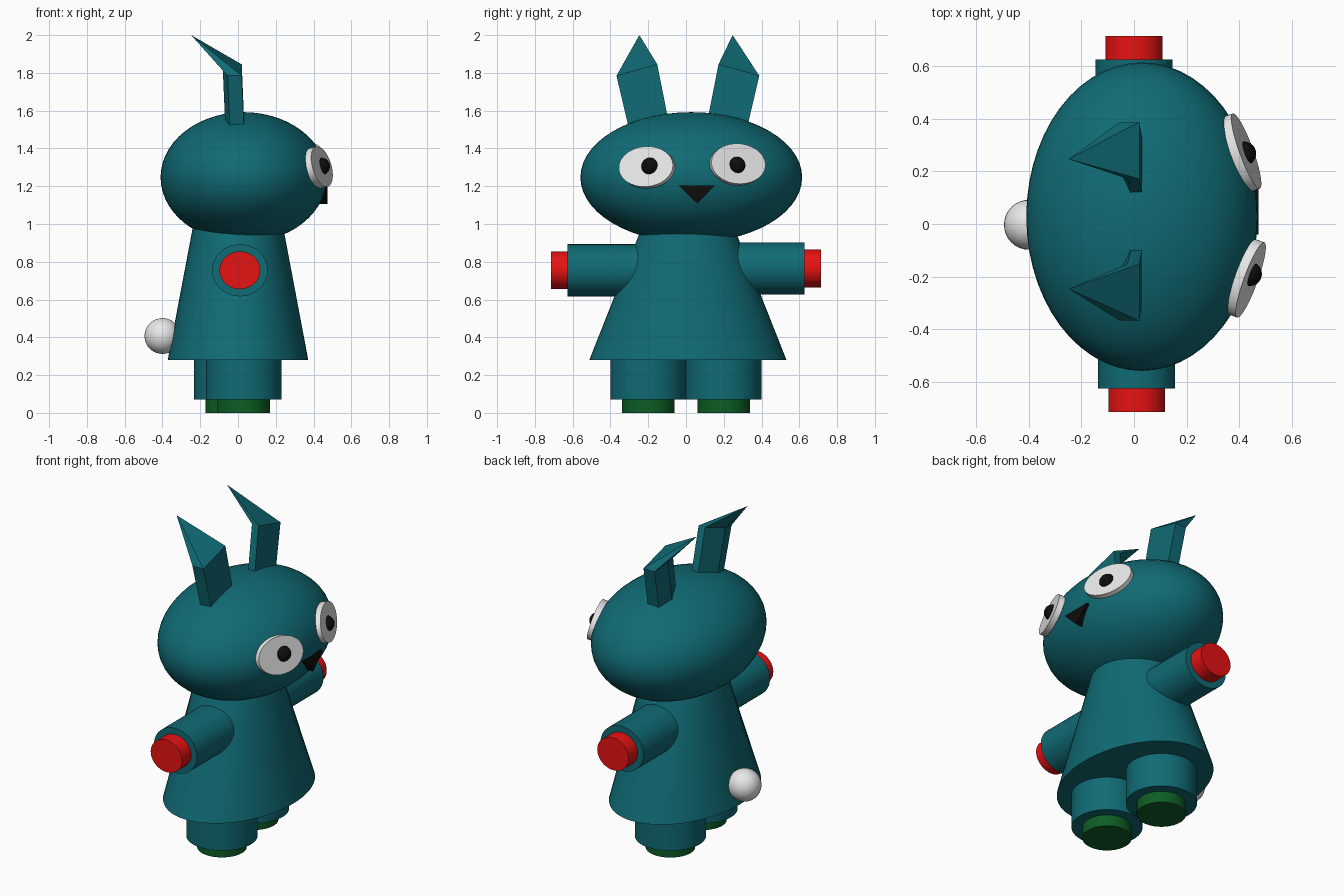
import bpy, bmesh, math
from mathutils import Vector

if "Cube" in bpy.data.objects:
    bpy.data.objects.remove(bpy.data.objects["Cube"])


def material(name, rgb):
    m = bpy.data.materials.new(name)
    m.diffuse_color = (*rgb, 1)
    m.use_nodes = True
    m.node_tree.nodes["Principled BSDF"].inputs["Base Color"].default_value = m.diffuse_color
    return m


TEAL = material("teal", (0.005, 0.145, 0.175))
RED = material("red", (0.8, 0.006, 0.006))
GREEN = material("dark green", (0.004, 0.11, 0.018))
WHITE = material("white", (0.8, 0.8, 0.8))
BLACK = material("black", (0.004, 0.004, 0.004))


def finish(name, mat, angle=40):
    o = bpy.context.object
    o.name = name
    o.data.materials.append(mat)
    bpy.ops.object.transform_apply(location=False, rotation=True, scale=True)
    bpy.ops.object.shade_smooth_by_angle(angle=math.radians(angle))
    return o


def ball(name, loc, scale, mat, seg=32):
    bpy.ops.mesh.primitive_uv_sphere_add(segments=seg, ring_count=seg // 2, location=loc)
    bpy.context.object.scale = scale
    return finish(name, mat)


def cylinder(name, start, end, r, mat, rx=None, up='Y'):
    a, b = Vector(start), Vector(end)
    bpy.ops.mesh.primitive_cylinder_add(vertices=48, location=(a + b) / 2)
    o = bpy.context.object
    o.scale = (rx or r, r, (b - a).length / 2)
    o.rotation_euler = (b - a).to_track_quat('Z', up).to_euler()
    return finish(name, mat)


def loft(name, rings, mat, tip=None, angle=40):
    """Closed skin through equal-length rings, ended by a cap or a point."""
    bm = bmesh.new()
    vs = [[bm.verts.new(p) for p in r] for r in rings]
    n = len(vs[0])
    bm.faces.new(vs[0])
    for a, b in zip(vs, vs[1:]):
        for i in range(n):
            bm.faces.new((a[i], a[(i + 1) % n], b[(i + 1) % n], b[i]))
    if tip:
        t = bm.verts.new(tip)
        for i in range(n):
            bm.faces.new((vs[-1][i], vs[-1][(i + 1) % n], t))
    else:
        bm.faces.new(vs[-1])
    bmesh.ops.recalc_face_normals(bm, faces=bm.faces)
    me = bpy.data.meshes.new(name)
    bm.to_mesh(me)
    bm.free()
    o = bpy.data.objects.new(name, me)
    bpy.context.collection.objects.link(o)
    bpy.ops.object.select_all(action='DESELECT')
    o.select_set(True)
    bpy.context.view_layer.objects.active = o
    return finish(name, mat, angle)


def ellipse(rx, ry, z, n=64):
    return [(rx * math.cos(2 * math.pi * i / n),
             0.01 + ry * math.sin(2 * math.pi * i / n), z) for i in range(n)]


# Head, flared body and tail
ball("head", (0.03, 0.028, 1.247), (0.44, 0.587, 0.345), TEAL, 56)
loft("body", [ellipse(0.372, 0.522, 0.28), ellipse(0.236, 0.237, 1.0)], TEAL)
ball("tail", (-0.40, -0.003, 0.407), (0.095,) * 3, WHITE)

# Arms, hands, legs and feet; the two sides sit slightly off from each other
for side, s, ax, az, lx in (("left", 1, 0.0, 0.765, -0.033), ("right", -1, 0.01, 0.755, 0.03)):
    cylinder(side + "_arm", (ax, s * 0.15, az), (ax, s * 0.627, az), 0.138, TEAL, 0.147)
    cylinder(side + "_hand", (ax, s * 0.6, az), (ax, s * 0.715, az), 0.1, RED, 0.108)
    cylinder(side + "_leg", (lx, s * 0.2, 0.07), (lx, s * 0.2, 0.32), 0.2, TEAL)
    cylinder(side + "_foot", (lx, s * 0.2, 0), (lx, s * 0.2, 0.09), 0.139, GREEN)

# Ears: thin upright strips with the points folded backwards
for side, s in (("left", 1), ("right", -1)):
    def ring(yo, zo, yi, zi, x):
        """Section from the outer edge (yo, zo) to the inner edge (yi, zi)."""
        pts = ((0.02, 0), (0.02, 1), (-0.025, 1), (-0.08, 0.45), (-0.055, 0))
        return [(x + px, 0.01 + s * (yo + (yi - yo) * t), zo + (zi - zo) * t) for px, t in pts]
    loft(side + "_ear",
         [ring(0.295, 1.43, 0.09, 1.48, 0.015), ring(0.378, 1.785, 0.162, 1.845, 0)],
         TEAL, tip=(-0.248, s * 0.247, 2.0), angle=25)

# Eyes: tilted oval discs with round pupils
for side, s, c, p in (("left", 1, (0.411, 0.272, 1.315), (0.419, 0.268, 1.31)),
                      ("right", -1, (0.428, -0.207, 1.30), (0.441, -0.19, 1.305))):
    c, n = Vector(c), Vector((0.91, s * 0.33, 0.24)).normalized()
    cylinder(side + "_eye", c - n * 0.018, c + n * 0.018, 0.11, WHITE, 0.152)
    ball(side + "_pupil", p, (0.046,) * 3, BLACK, 24)

# Nose: flat downward triangle
loft("nose", [[(x, -0.04, 1.205), (x, 0.153, 1.205), (x, 0.06, 1.107)] for x in (0.41, 0.474)], BLACK)
